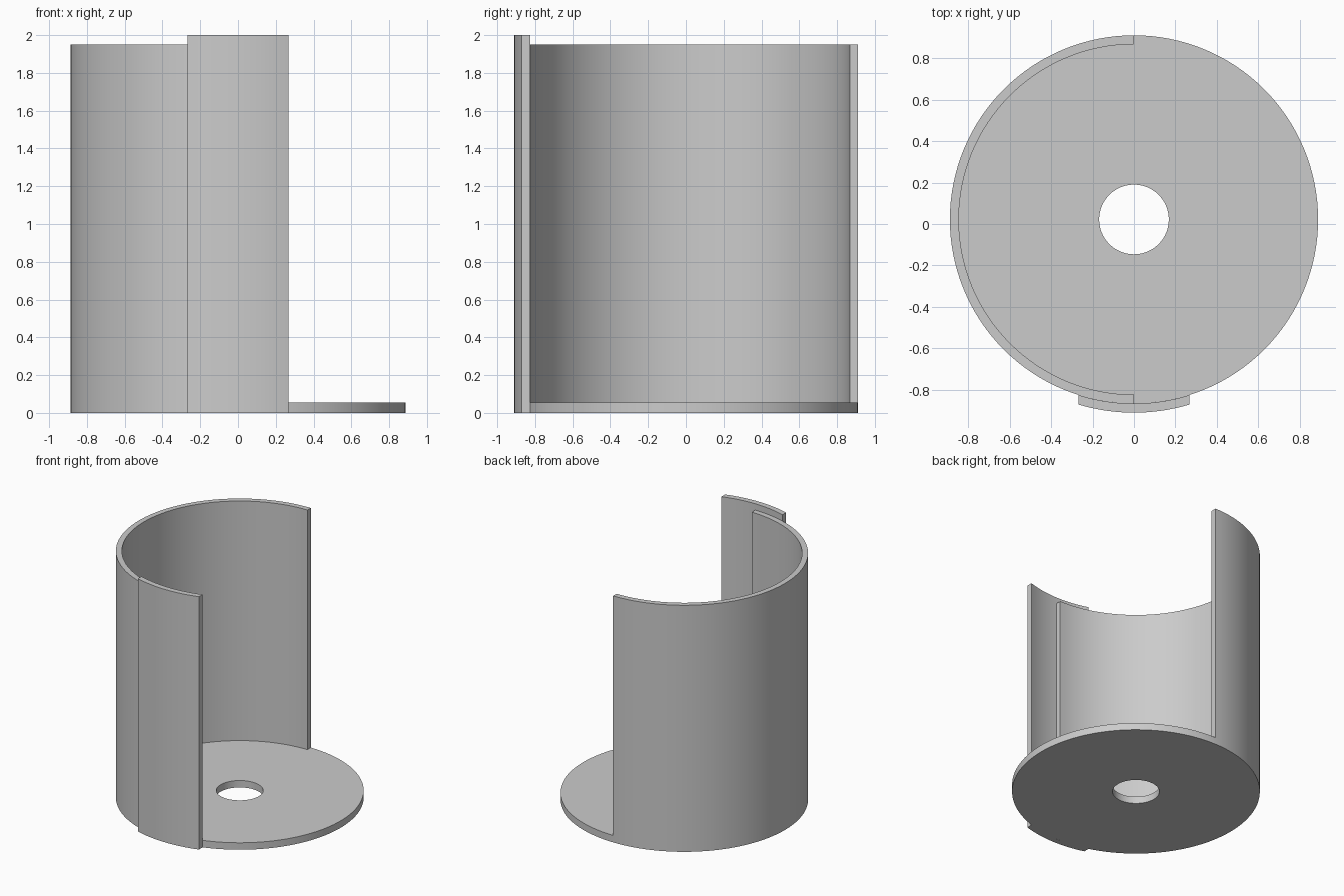
import bpy
import bmesh
from math import pi, sin, cos, asin

cube = bpy.data.objects.get("Cube")
if cube:
    bpy.data.objects.remove(cube, do_unlink=True)

CENTRE_Y = 0.022
R_HOLE, R_INNER, R_OUTER, R_TAB = 0.168, 0.845, 0.888, 0.932
BASE_TOP, WALL_TOP, TAB_TOP = 0.055, 1.95, 2.0
TAB_HALF = 0.267

grey = bpy.data.materials.new("plain grey")
grey.use_nodes = True
colour = (0.6, 0.6, 0.6, 1)
grey.diffuse_color = colour
grey.node_tree.nodes["Principled BSDF"].inputs["Base Color"].default_value = colour


def arc(radius, start, end, steps, closed=False):
    count = steps if closed else steps + 1
    angles = [start + (end - start) * i / steps for i in range(count)]
    return [(radius * cos(a), CENTRE_Y + radius * sin(a)) for a in angles]


def curved_slab(name, inner, outer, z0, z1, closed=False):
    """Solid between two matching arcs, from z0 up to z1."""
    bm = bmesh.new()
    # Corner loops in order around the cross-section
    rows = [[bm.verts.new((x, y, z)) for x, y in pts]
            for pts, z in ((inner, z0), (outer, z0), (outer, z1), (inner, z1))]
    n = len(inner)
    for i in range(n if closed else n - 1):
        j = (i + 1) % n
        for k in range(4):
            a, b = rows[k], rows[(k + 1) % 4]
            bm.faces.new((a[i], a[j], b[j], b[i]))
    if not closed:
        for i in (0, n - 1):
            bm.faces.new([row[i] for row in rows])
    bmesh.ops.recalc_face_normals(bm, faces=bm.faces)
    mesh = bpy.data.meshes.new(name)
    bm.to_mesh(mesh)
    bm.free()
    mesh.materials.append(grey)
    obj = bpy.data.objects.new(name, mesh)
    bpy.context.collection.objects.link(obj)
    bpy.ops.object.select_all(action="DESELECT")
    obj.select_set(True)
    bpy.context.view_layer.objects.active = obj
    bpy.ops.object.shade_smooth_by_angle(angle=pi / 6)
    return obj


# Round base with a centre hole
curved_slab("base_disc", arc(R_HOLE, 0, 2 * pi, 128, True),
            arc(R_OUTER, 0, 2 * pi, 128, True), 0, BASE_TOP, closed=True)

# Half-cylinder wall standing on the right half of the base
curved_slab("half_wall", arc(R_INNER, pi / 2, 3 * pi / 2, 64),
            arc(R_OUTER, pi / 2, 3 * pi / 2, 64), BASE_TOP, WALL_TOP)


# Overlapping front strip with sides cut parallel to y
def tab_arc(radius):
    half = asin(TAB_HALF / radius)
    return arc(radius, -pi / 2 - half, -pi / 2 + half, 16)


curved_slab("front_strip", tab_arc(R_OUTER), tab_arc(R_TAB), 0, TAB_TOP)
